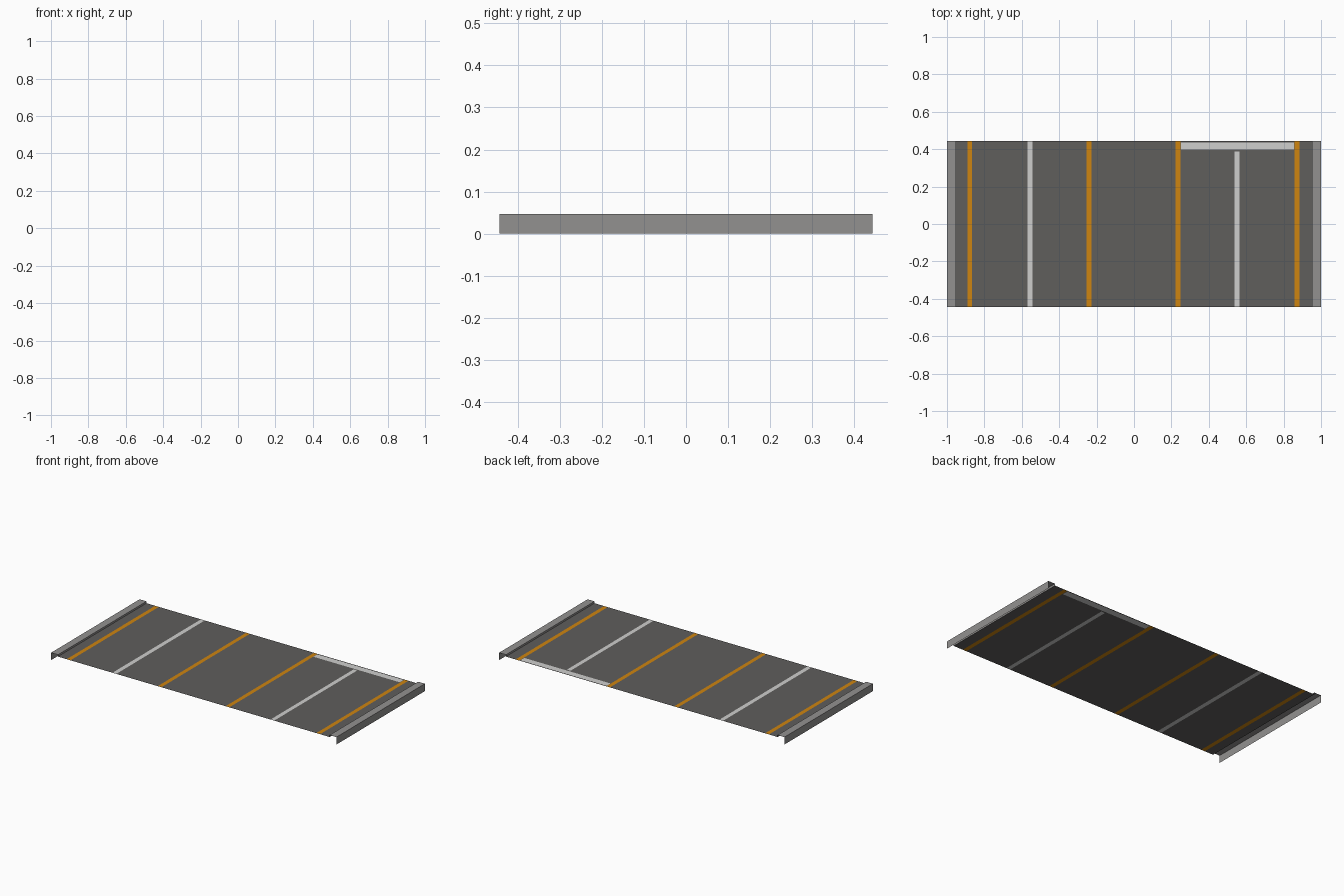
import bpy, bmesh

if "Cube" in bpy.data.objects:
    bpy.data.objects.remove(bpy.data.objects["Cube"])

HALF_Y = 0.443      # half length of the road along y
ROAD_Z = 0.035      # asphalt height
CURB_Z = 0.047      # curb top height
CURB_X = 0.952      # inner edge of the curbs


def material(name, rgb):
    m = bpy.data.materials.new(name)
    m.diffuse_color = (*rgb, 1.0)
    m.use_nodes = True
    m.node_tree.nodes["Principled BSDF"].inputs["Base Color"].default_value = m.diffuse_color
    return m


asphalt = material("asphalt grey", (0.115, 0.112, 0.108))
orange = material("orange paint", (0.62, 0.235, 0.005))
white = material("white paint", (0.62, 0.62, 0.61))
concrete = material("curb grey", (0.29, 0.285, 0.28))


def finish(bm, name, mats):
    bmesh.ops.remove_doubles(bm, verts=bm.verts, dist=1e-5)
    me = bpy.data.meshes.new(name)
    bm.to_mesh(me)
    bm.free()
    for m in mats:
        me.materials.append(m)
    ob = bpy.data.objects.new(name, me)
    bpy.context.collection.objects.link(ob)
    return ob


# Painted areas: x range, y range, material slot (1 orange, 2 white)
full = (-HALF_Y, HALF_Y)
paint = [(x, x + 0.026, *full, 1) for x in (-0.891, -0.253, 0.223, 0.859)]
paint += [(-0.57, -0.543, *full, 2),
          (0.538, 0.564, -HALF_Y, 0.387, 2),
          (0.251, 0.855, 0.397, 0.436, 2)]

# Road sheet, cut along the paint edges and coloured by area
xs = sorted({-CURB_X, CURB_X} | {v for p in paint for v in p[:2]})
ys = sorted({v for p in paint for v in p[2:4]})
bm = bmesh.new()
for x0, x1 in zip(xs, xs[1:]):
    for y0, y1 in zip(ys, ys[1:]):
        f = bm.faces.new([bm.verts.new((x, y, ROAD_Z)) for x, y in
                          ((x0, y0), (x1, y0), (x1, y1), (x0, y1))])
        cx, cy = (x0 + x1) / 2, (y0 + y1) / 2
        for a, b, c, d, slot in paint:
            if a < cx < b and c < cy < d:
                f.material_index = slot
finish(bm, "road_surface", [asphalt, orange, white])

# Curbs: open folded sheets with inner step, top and outer wall
for side, name in ((-1, "left_curb"), (1, "right_curb")):
    profile = [(CURB_X, ROAD_Z), (CURB_X, CURB_Z), (1.0, CURB_Z), (1.0, 0.0)]
    bm = bmesh.new()
    for (xa, za), (xb, zb) in zip(profile, profile[1:]):
        corners = [(side * xa, -HALF_Y, za), (side * xb, -HALF_Y, zb),
                   (side * xb, HALF_Y, zb), (side * xa, HALF_Y, za)]
        if side < 0:
            corners.reverse()
        bm.faces.new([bm.verts.new(c) for c in corners])
    finish(bm, name, [concrete])
